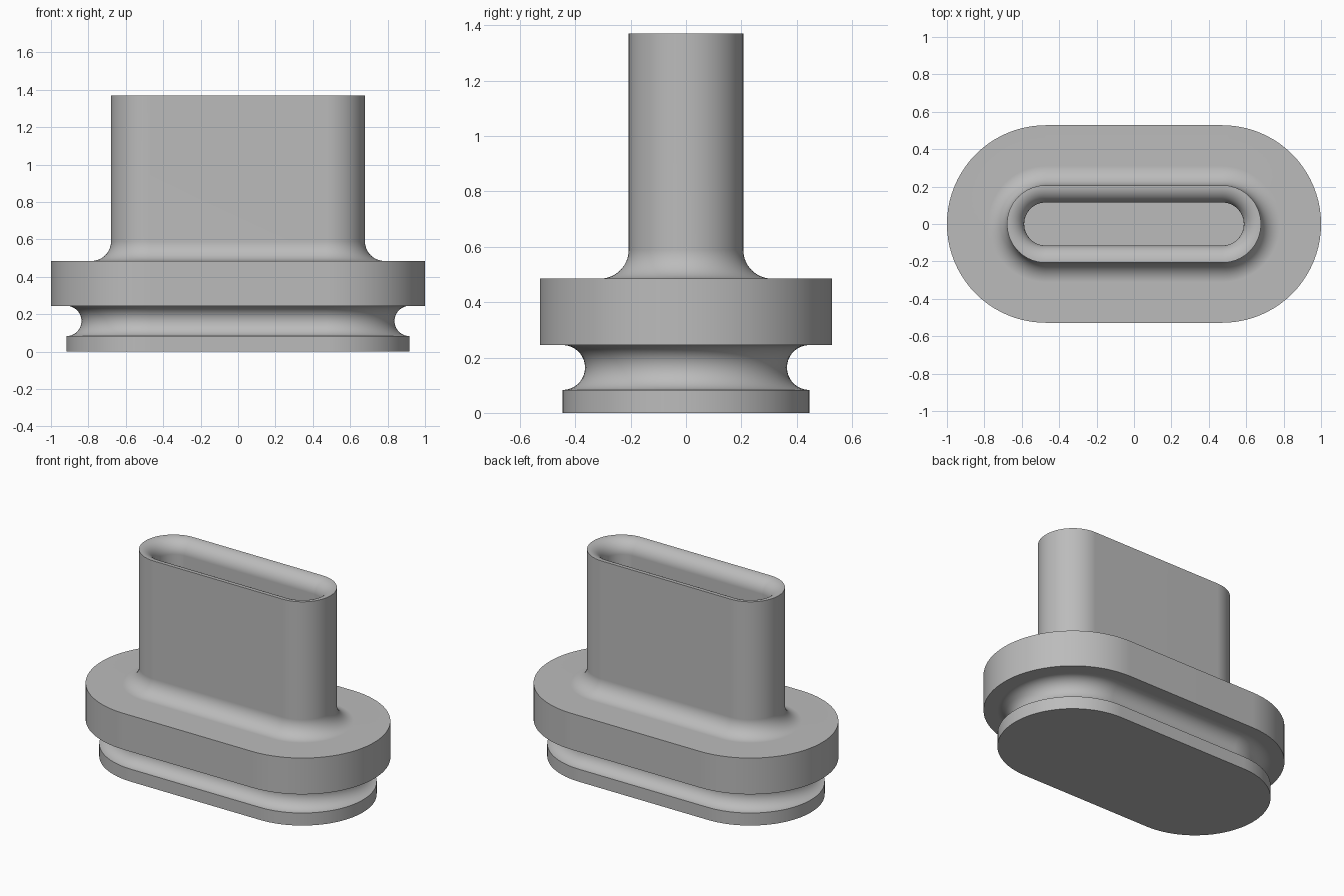
import bpy, bmesh
from math import sin, cos, pi, radians

cube = bpy.data.objects.get("Cube")
if cube:
    bpy.data.objects.remove(cube, do_unlink=True)

HALF = 0.472      # half length of the straight sides
ARC = 40          # segments in each rounded end

grey = bpy.data.materials.new("plain_grey")
grey.use_nodes = True
colour = (0.5, 0.5, 0.5, 1)
grey.diffuse_color = colour
grey.node_tree.nodes["Principled BSDF"].inputs["Base Color"].default_value = colour


def arc(r, z, radius, start, end, steps=14):
    """Points of an arc in the (offset, height) profile, angles in degrees."""
    angles = [radians(start + (end - start) * i / steps) for i in range(steps + 1)]
    return [(r + radius * cos(a), z + radius * sin(a)) for a in angles]


def stadium(bm, r, z):
    """Ring of vertices: two half circles joined by straight sides."""
    ring = []
    for side in (1, -1):
        for i in range(ARC + 1):
            a = -pi / 2 + pi * i / ARC
            ring.append(bm.verts.new((side * (HALF + r * cos(a)), side * r * sin(a), z)))
    return ring


def sweep(name, profile):
    """Loft stadium rings along a profile and cap both ends."""
    bm = bmesh.new()
    rings = [stadium(bm, r, z) for r, z in profile]
    for low, high in zip(rings, rings[1:]):
        for i in range(len(low)):
            j = (i + 1) % len(low)
            bm.faces.new((low[i], low[j], high[j], high[i]))
    bm.faces.new(rings[0][::-1])
    bm.faces.new(rings[-1])
    mesh = bpy.data.meshes.new(name)
    bm.to_mesh(mesh)
    bm.free()
    mesh.materials.append(grey)
    obj = bpy.data.objects.new(name, mesh)
    bpy.context.collection.objects.link(obj)
    bpy.ops.object.select_all(action="DESELECT")
    obj.select_set(True)
    bpy.context.view_layer.objects.active = obj
    bpy.ops.object.shade_smooth_by_angle(angle=radians(30))
    weighted = obj.modifiers.new("clean_shading", "WEIGHTED_NORMAL")
    weighted.keep_sharp = True
    return obj


profile = [(0.446, 0)]                              # base plate
profile += arc(0.446, 0.164, 0.081, 270, 90, 28)    # round seal groove
profile += [(0.528, 0.245), (0.528, 0.485)]         # flange
profile += arc(0.311, 0.589, 0.104, 270, 180)       # fillet into the tube
profile += [(0.207, 1.37)]                          # tube wall
profile += arc(0.203, 1.282, 0.088, 90, 180)        # rounded inner lip
profile += [(0.115, 0.485)]                         # pocket wall and floor
sweep("hollow_plug", profile)
